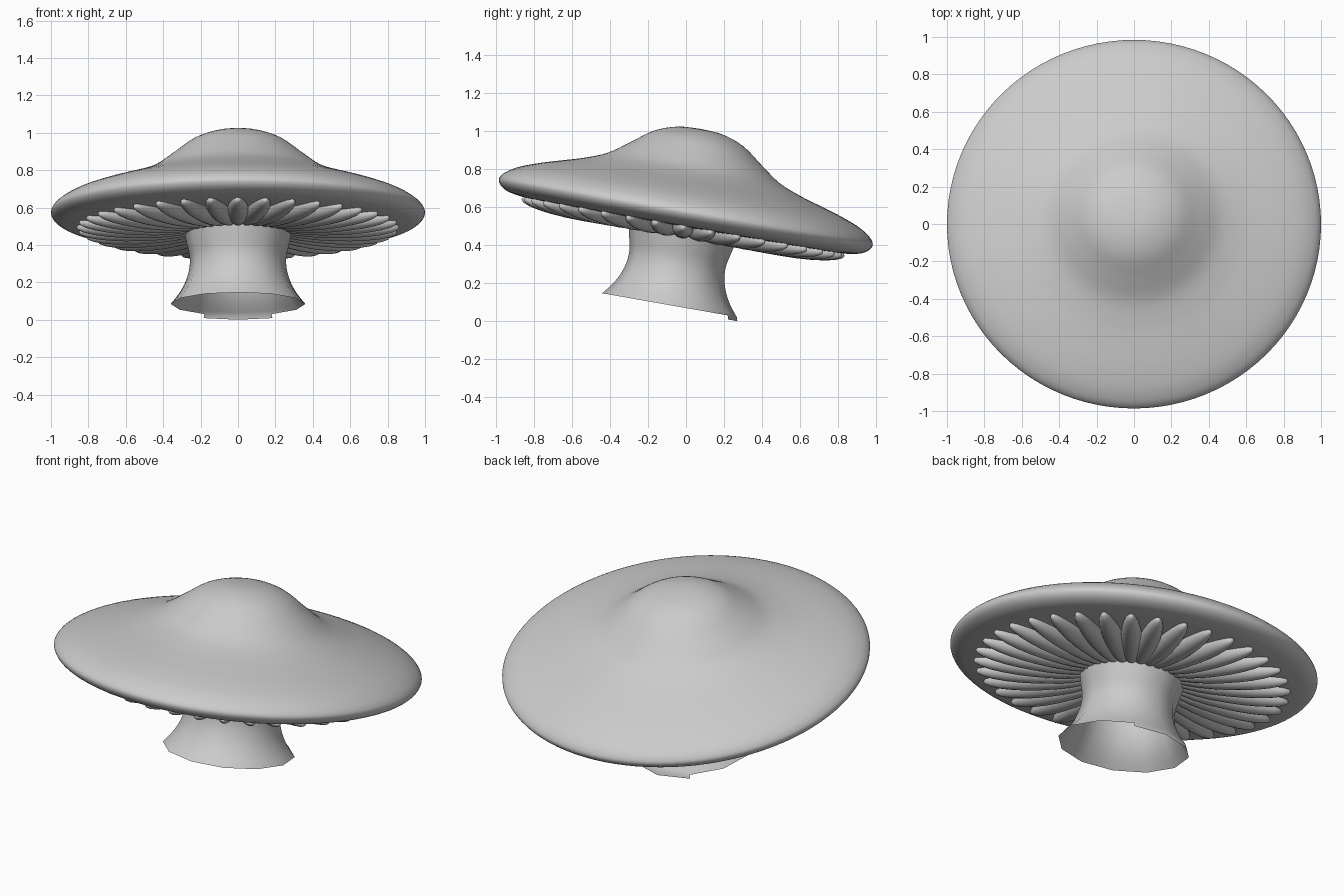
import bpy, bmesh
from math import sin, cos, pi, radians
from mathutils import Matrix

if "Cube" in bpy.data.objects:
    bpy.data.objects.remove(bpy.data.objects["Cube"])

# Everything is built upright around the rim centre, then tilted towards +y
TILT = Matrix.Translation((0, 0, 0.58)) @ Matrix.Rotation(radians(-10), 4, 'X')


def smooth_profile(pts, steps):
    """Catmull-Rom curve through (radius, height) points."""
    p = [pts[0]] + pts + [pts[-1]]
    out = []
    for i in range(1, len(p) - 2):
        for k in range(steps):
            t = k / steps
            out.append(tuple(
                0.5 * (2 * b + (c - a) * t + (2 * a - 5 * b + 4 * c - d) * t * t
                       + (3 * b - a - 3 * c + d) * t ** 3)
                for a, b, c, d in zip(p[i - 1], p[i], p[i + 1], p[i + 2])))
    return out + [pts[-1]]


def lathe(bm, profile, sides):
    """Spin a top-to-bottom profile; returns the vertex rings."""
    rings = []
    for r, h in profile:
        if r < 1e-5:
            rings.append([bm.verts.new((0, 0, h))] * sides)
        else:
            rings.append([bm.verts.new((r * cos(2 * pi * i / sides), r * sin(2 * pi * i / sides), h))
                          for i in range(sides)])
    for a, b in zip(rings, rings[1:]):
        for i in range(sides):
            j = (i + 1) % sides
            bm.faces.new(list(dict.fromkeys((a[i], b[i], b[j], a[j]))))
    return rings


def finish(bm, name):
    bm.transform(TILT)
    for f in bm.faces:
        f.smooth = True
    me = bpy.data.meshes.new(name)
    bm.to_mesh(me)
    bm.free()
    ob = bpy.data.objects.new(name, me)
    bpy.context.collection.objects.link(ob)
    return ob


# Cap: domed centre, wide brim with rounded lip, closed underside
bm = bmesh.new()
cap = [(0, .44), (.12, .431), (.24, .388), (.35, .308), (.46, .231), (.58, .183),
       (.69, .150), (.80, .117), (.90, .080), (.96, .046), (.99, .018), (1, -.008),
       (.985, -.036), (.95, -.058), (.90, -.070), (.80, -.080), (.5, -.085), (0, -.085)]
lathe(bm, smooth_profile(cap, 4), 96)
finish(bm, "cap")

# Gills: ring of plump, elongated petals under the cap
bm = bmesh.new()
GILLS = 36
for i in range(GILLS):
    place = (Matrix.Rotation(2 * pi * i / GILLS, 4, 'Z') @ Matrix.Translation((.53, 0, -.088))
             @ Matrix.Diagonal((.335, .058, .058, 1)))
    bmesh.ops.create_uvsphere(bm, u_segments=16, v_segments=12, radius=1,
                              matrix=place @ Matrix.Rotation(pi / 2, 4, 'Y'))
finish(bm, "gills")

# Stem: twelve-sided flared tube, open below, with a small lip at the back
bm = bmesh.new()
stem = [(.295, -.08), (.275, -.17), (.258, -.25), (.262, -.32), (.284, -.39),
        (.318, -.45), (.36, -.503)]
rings = lathe(bm, smooth_profile(stem, 3), 12)
edge = rings[-1][2:5]
lip = [bm.verts.new((v.co.x * 1.02, v.co.y * 1.02, -.524)) for v in edge]
for i in range(2):
    bm.faces.new((edge[i], lip[i], lip[i + 1], edge[i + 1]))
finish(bm, "stem")
